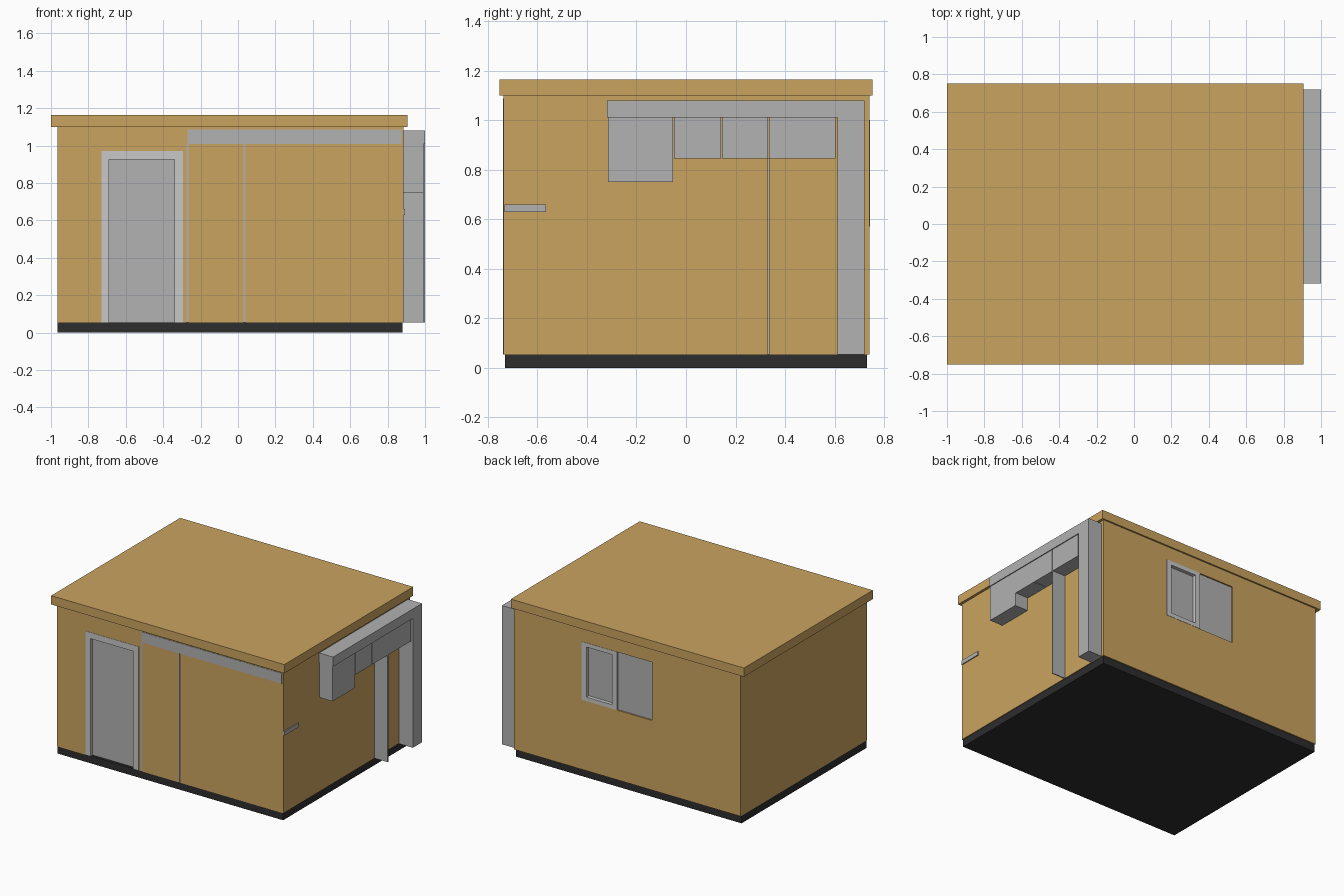
import bpy

if "Cube" in bpy.data.objects:
    bpy.data.objects.remove(bpy.data.objects["Cube"], do_unlink=True)


def material(name, r, g, b):
    m = bpy.data.materials.new(name)
    m.use_nodes = True
    m.diffuse_color = (r, g, b, 1)
    bsdf = m.node_tree.nodes["Principled BSDF"]
    bsdf.inputs["Base Color"].default_value = (r, g, b, 1)
    bsdf.inputs["Roughness"].default_value = 0.8
    return m


TAN = material("tan_wood", 0.597, 0.371, 0.117)
GREY = material("mid_grey", 0.445, 0.445, 0.445)
LIGHT = material("light_grey", 0.58, 0.58, 0.58)
DARK = material("dark_base", 0.026, 0.026, 0.028)


def box(name, x, y, z, mat):
    """Box given by its (min, max) extent on each axis."""
    bpy.ops.mesh.primitive_cube_add(size=1, location=[sum(a) / 2 for a in (x, y, z)])
    ob = bpy.context.object
    ob.name = name
    ob.scale = [a[1] - a[0] for a in (x, y, z)]
    bpy.ops.object.transform_apply(location=False, rotation=False, scale=True)
    ob.data.materials.append(mat)
    return ob


def recess(wall, x, y, z):
    """Cut a box-shaped pocket out of the wall."""
    cutter = box("cutter", x, y, z, TAN)
    cutter.hide_render = True
    bpy.context.view_layer.objects.active = wall
    mod = wall.modifiers.new("recess", "BOOLEAN")
    mod.operation = "DIFFERENCE"
    mod.solver = "EXACT"
    mod.object = cutter
    bpy.ops.object.modifier_apply(modifier=mod.name)
    bpy.data.objects.remove(cutter, do_unlink=True)


# Main shell
FRONT, BACK, SIDE = -0.736, 0.74, 0.886
FLOOR, EAVES = 0.055, 1.1
box("base", (-0.965, 0.88), (-0.73, 0.73), (0, FLOOR), DARK)
walls = box("walls", (-0.965, SIDE), (FRONT, BACK), (FLOOR, EAVES), TAN)
box("roof", (-1, 0.905), (-0.752, 0.752), (EAVES, 1.165), TAN)

# Door set into the front wall
recess(walls, (-0.73, -0.295), (FRONT - 0.1, FRONT + 0.04), (FLOOR - 0.05, 0.97))
depth = (FRONT - 0.002, FRONT + 0.04)
box("door_frame_right", (-0.73, -0.69), depth, (FLOOR, 0.97), LIGHT)
box("door_frame_left", (-0.34, -0.295), depth, (FLOOR, 0.97), LIGHT)
box("door_frame_top", (-0.69, -0.34), depth, (0.925, 0.97), LIGHT)
box("door", (-0.69, -0.34), (FRONT + 0.025, FRONT + 0.04), (FLOOR, 0.925), GREY)

# Front rail band and upright trims
trim = (FRONT - 0.003, FRONT + 0.003)
box("front_band", (-0.27, 0.875), trim, (1.01, 1.087), GREY)
for name, x in (("trim_right", -0.27), ("trim_left", 0.035)):
    box(name, (x - 0.005, x + 0.005), trim, (FLOOR, 1.01), GREY)

# Sliding window in the back wall
Z0, Z1 = 0.57, 1.0
recess(walls, (-0.24, 0.335), (BACK - 0.04, BACK + 0.1), (Z0, Z1))
depth = (BACK - 0.04, BACK + 0.002)
box("window_side_left", (0.295, 0.335), depth, (Z0, Z1), LIGHT)
box("window_side_middle", (0.045, 0.085), depth, (Z0, Z1), LIGHT)
box("window_rail_top", (0.085, 0.295), depth, (Z1 - 0.03, Z1), LIGHT)
box("window_rail_bottom", (0.085, 0.295), depth, (Z0, Z0 + 0.03), LIGHT)
box("window_pane_left", (0.085, 0.295), (BACK - 0.04, BACK - 0.025), (Z0 + 0.03, Z1 - 0.03), GREY)
box("window_pane_right", (-0.24, 0.045), (BACK - 0.04, BACK - 0.01), (Z0, Z1), GREY)

# Cabinet run along the left side
box("side_column", (SIDE, 1.0), (0.612, 0.72), (FLOOR, 1.08), GREY)
box("side_beam", (SIDE, 1.0), (-0.318, 0.612), (1.01, 1.08), GREY)
box("tall_cabinet", (SIDE, 0.993), (-0.315, -0.052), (0.75, 1.01), GREY)
edges = (-0.048, 0.145, 0.335, 0.607)
for i in range(3):
    box(f"cabinet_{i + 1}", (SIDE, 0.993), (edges[i], edges[i + 1] - 0.004), (0.845, 1.01), GREY)
box("support_panel", (SIDE, 0.993), (0.329, 0.337), (FLOOR, 0.845), GREY)

# Small rail near the front corner
box("side_rail", (SIDE - 0.005, 0.894), (-0.732, -0.565), (0.63, 0.66), GREY)
